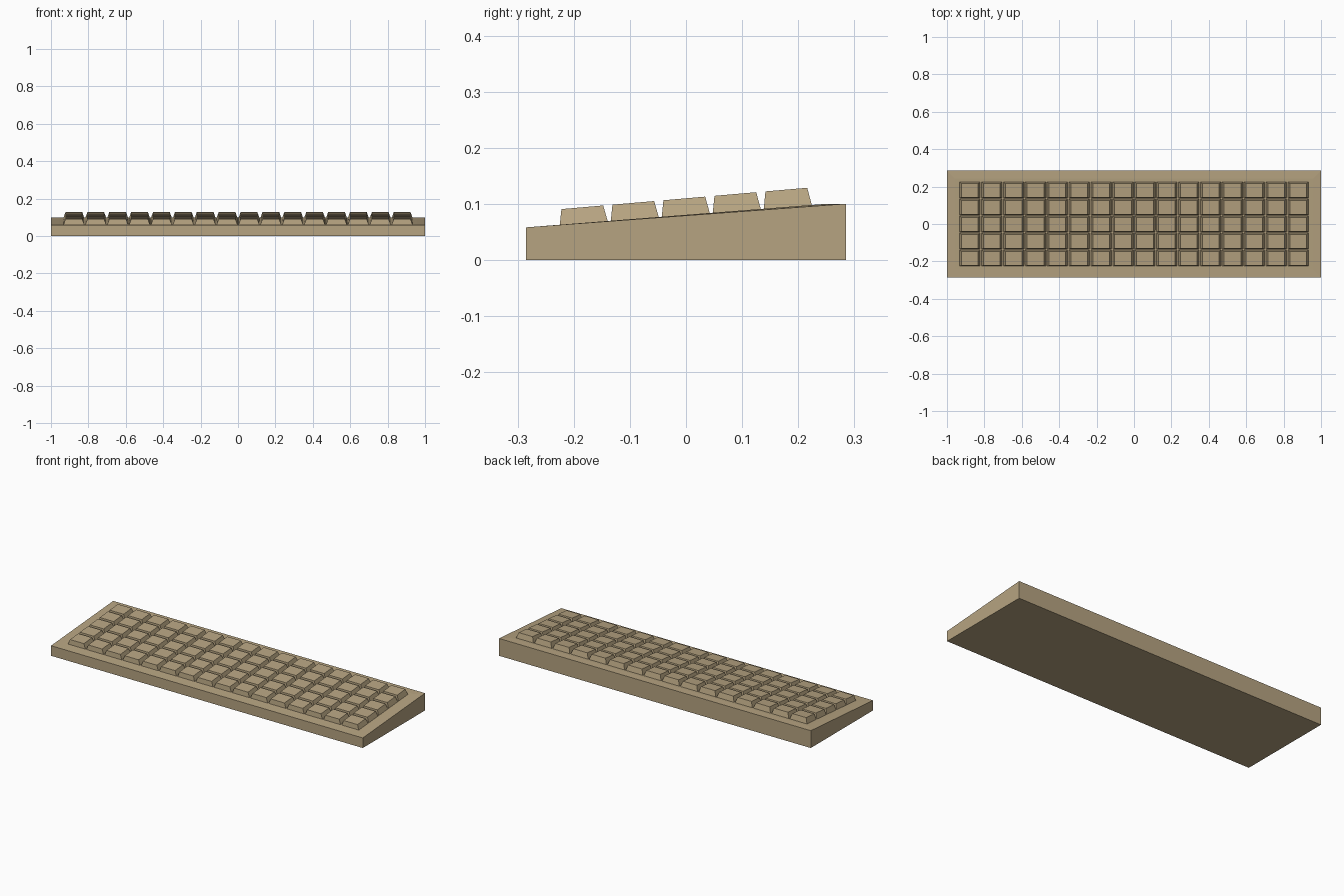
import bpy, bmesh

if "Cube" in bpy.data.objects:
    bpy.data.objects.remove(bpy.data.objects["Cube"])

def material(name, rgb):
    m = bpy.data.materials.new(name)
    m.diffuse_color = (*rgb, 1)
    m.use_nodes = True
    m.node_tree.nodes["Principled BSDF"].inputs["Base Color"].default_value = m.diffuse_color
    return m

beige = material("warm beige", (0.47, 0.37, 0.22))

def finish(bm, name):
    bmesh.ops.recalc_face_normals(bm, faces=bm.faces)
    me = bpy.data.meshes.new(name)
    bm.to_mesh(me)
    bm.free()
    me.materials.append(beige)
    ob = bpy.data.objects.new(name, me)
    bpy.context.collection.objects.link(ob)
    return ob

def box(bm, bottom, top):
    b = [bm.verts.new(p) for p in bottom]
    t = [bm.verts.new(p) for p in top]
    faces = [bm.faces.new(b), bm.faces.new(t)]
    for i in range(4):
        j = (i + 1) % 4
        bm.faces.new((b[i], b[j], t[j], t[i]))
    return faces[1]

def rect(cx, cy, hx, hy, height):
    return [(x, y, height(y)) for x, y in ((cx - hx, cy - hy), (cx + hx, cy - hy),
                                           (cx + hx, cy + hy), (cx - hx, cy + hy))]

# Wedge case, with the key bed slightly raised at the back
W, D = 1.0, 0.285
slope = lambda y: 0.0795 + 0.0737 * y
bm = bmesh.new()
top = box(bm, rect(0, 0, W, D, lambda y: 0), rect(0, 0, W, D, slope))
bm.normal_update()
bmesh.ops.inset_region(bm, faces=[top], thickness=0.06)
for v in top.verts:
    if v.co.y > 0:
        v.co.z += 0.0025
finish(bm, "case")

# Grid of tapered keycaps, 16 columns by 5 rows
bed = lambda y: 0.0755 + 0.08 * y
crown = lambda y: 0.1103 + 0.0868 * y
bm = bmesh.new()
for col in range(16):
    for row in range(5):
        x = (col - 7.5) * 0.117
        y = (row - 2) * 0.0909
        box(bm, rect(x, y, 0.057, 0.0437, bed),
            rect(x, y - 0.003, 0.0445, 0.0372, crown))
finish(bm, "keycaps")
